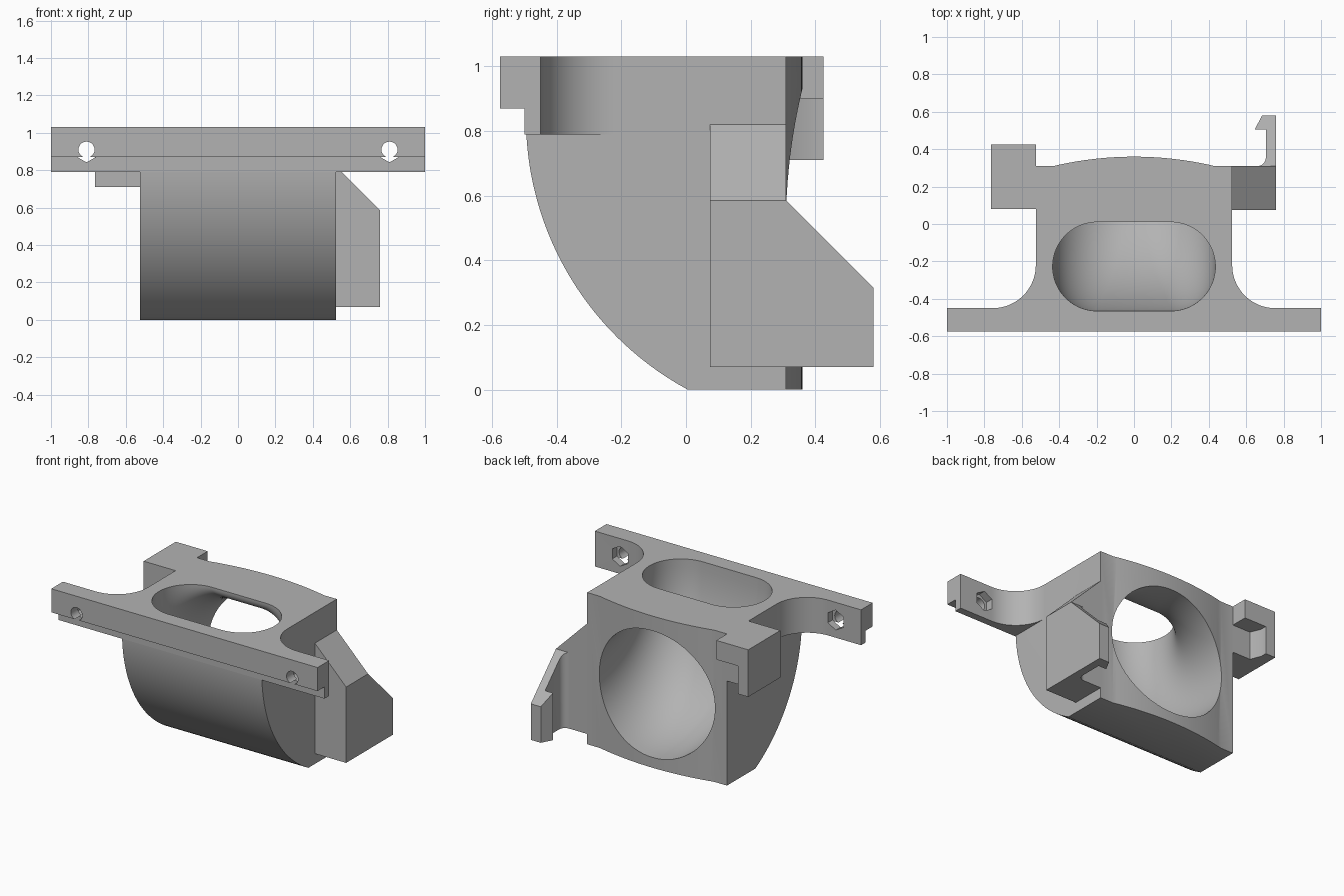
import bpy, bmesh
from math import sin, cos, pi, radians, sqrt
from mathutils import Vector

if "Cube" in bpy.data.objects:
    bpy.data.objects.remove(bpy.data.objects["Cube"])

grey = bpy.data.materials.new("grey plastic")
grey.use_nodes = True
colour = (0.45, 0.45, 0.45, 1)
grey.diffuse_color = colour
grey.node_tree.nodes["Principled BSDF"].inputs["Base Color"].default_value = colour

TOP = 1.03
HALF = 0.525


def finish(bm, name):
    bmesh.ops.recalc_face_normals(bm, faces=bm.faces)
    mesh = bpy.data.meshes.new(name)
    bm.to_mesh(mesh)
    bm.free()
    mesh.materials.append(grey)
    obj = bpy.data.objects.new(name, mesh)
    bpy.context.collection.objects.link(obj)
    return obj


def prism(name, outline, axis, low, high, cut=None):
    """Extrude a 2D outline along an axis; cut = (point, normal) trims it."""
    place = {"x": lambda u, v, w: (w, u, v),
             "y": lambda u, v, w: (u, w, v),
             "z": lambda u, v, w: (u, v, w)}[axis]
    bm = bmesh.new()
    ends = [[bm.verts.new(place(u, v, w)) for u, v in outline] for w in (low, high)]
    bm.faces.new(ends[0])
    bm.faces.new(ends[1])
    n = len(outline)
    for i in range(n):
        j = (i + 1) % n
        bm.faces.new((ends[0][i], ends[0][j], ends[1][j], ends[1][i]))
    if cut:
        geom = bm.verts[:] + bm.edges[:] + bm.faces[:]
        res = bmesh.ops.bisect_plane(bm, geom=geom, plane_co=cut[0], plane_no=cut[1],
                                     clear_outer=True)
        rim = [e for e in res["geom_cut"] if isinstance(e, bmesh.types.BMEdge)]
        bmesh.ops.contextual_create(bm, geom=rim)
    return finish(bm, name)


def rect(u0, v0, u1, v1):
    return [(u0, v0), (u1, v0), (u1, v1), (u0, v1)]


def arc(cu, cv, r, a0, a1, steps=20):
    angles = [radians(a0 + (a1 - a0) * i / steps) for i in range(steps + 1)]
    return [(cu + r * cos(a), cv + r * sin(a)) for a in angles]


def combine(target, tool, operation):
    mod = target.modifiers.new(operation, "BOOLEAN")
    mod.operation = operation
    mod.solver = "EXACT"
    mod.object = tool
    bpy.context.view_layer.objects.active = target
    bpy.ops.object.modifier_apply(modifier=mod.name)
    bpy.data.objects.remove(tool)


# Duct body: curved belly in side profile, bowed back in plan
def belly(z):
    return 0.46 - sqrt(0.955 ** 2 - (0.84 - z) ** 2)


heights = [0.79 * i / 40 for i in range(41)]
side = [(belly(z), z) for z in heights] + [(belly(0.79), TOP), (0.5, TOP), (0.5, 0)]
body = prism("duct_body", side, "x", -HALF, HALF)
bow = [(0.43 - 0.86 * i / 32, 0.31 + 0.05 * (1 - (i / 16 - 1) ** 2)) for i in range(33)]
plan = [(-0.7, -0.8), (0.7, -0.8), (0.7, 0.31)] + bow + [(-0.7, 0.31)]
combine(body, prism("plan", plan, "z", -0.2, 1.3), "INTERSECT")

# Mounting flange with filleted corners and a stepped lower front edge
half = [(1, -0.575), (1, -0.45)] + arc(0.755, -0.22, 0.23, 270, 180)
outline = half + [(-x, y) for x, y in reversed(half)]
flange = prism("flange", outline, "z", 0.79, TOP)
combine(flange, prism("step", rect(-0.8, 0.7, -0.5, 0.87), "x", -1.2, 1.2), "DIFFERENCE")
combine(body, flange, "UNION")


# Air passage: stadium at the top bending into a circle at the back
def bezier(p, t):
    s = 1 - t
    a, b, c, d = (Vector(q) for q in p)
    return a * s ** 3 + b * 3 * s * s * t + c * 3 * s * t * t + d * t ** 3


outer = [(-0.465, TOP), (-0.46, 0.55), (-0.2, 0.07), (0.36, 0.07)]
inner = [(0.01, TOP), (0.01, 0.95), (0.1, 0.93), (0.36, 0.93)]
pairs = [(bezier(outer, i / 24), bezier(inner, i / 24)) for i in range(25)]
lift, push = Vector((0, 0.1)), Vector((0.1, 0))
pairs = [tuple(p + lift for p in pairs[0])] + pairs + [tuple(p + push for p in pairs[-1])]
bm = bmesh.new()
rings = []
for o, i in pairs:
    mid, reach = (o + i) / 2, (i - o) / 2
    r = min(reach.length, 0.435)
    ring = []
    for k in range(64):
        a = 2 * pi * (k + 0.5) / 64
        x = r * cos(a) + (0.435 - r) * (1 if cos(a) > 0 else -1)
        p = mid + reach * sin(a)
        ring.append(bm.verts.new((x, p.x, p.y)))
    rings.append(ring)
for a, b in zip(rings, rings[1:]):
    for k in range(64):
        j = (k + 1) % 64
        bm.faces.new((a[k], a[j], b[j], b[k]))
bm.faces.new(rings[0])
bm.faces.new(rings[-1])
combine(body, finish(bm, "passage"), "DIFFERENCE")

# Screw holes with hexagonal nut pockets behind
for sx in (-0.81, 0.81):
    hole = arc(sx, 0.91, 0.043, 0, 345, 23)
    combine(body, prism("hole", hole, "y", -0.8, -0.2), "DIFFERENCE")
    nut = arc(sx, 0.91, 0.068, 30, 330, 5)
    combine(body, prism("nut", nut, "y", -0.5, -0.3), "DIFFERENCE")

# Latch on the left: chamfered block, sloping arm and hook
block = prism("latch_block", rect(HALF, 0.075, 0.76, 0.31), "z", 0.07, 0.9,
              ((0.76, 0, 0.585), (1, 0, 1)))
arm_plan = [(0.76, 0.31), (0.76, 0.58), (0.685, 0.58), (0.645, 0.505), (0.705, 0.505)]
arm_plan += arc(0.66, 0.355, 0.045, 0, -90, 8)
arm = prism("latch_arm", arm_plan, "z", 0.07, 0.7, ((0, 0.31, 0.585), (0, 1, 1)))

# Catch on the right: block with an undercut that receives a hook
catch = prism("catch_block", rect(-0.765, 0.08, -HALF, 0.425), "z", 0.71, TOP)
notch = [(-0.4, 0.31), (-0.66, 0.31), (-0.69, 0.38), (-0.69, 0.6), (-0.4, 0.6)]
combine(catch, prism("notch", notch, "z", 0.6, 0.9), "DIFFERENCE")

# Smooth shading on curves, sharp edges kept
bpy.ops.object.select_all(action="DESELECT")
for obj in (body, block, arm, catch):
    obj.select_set(True)
bpy.context.view_layer.objects.active = body
bpy.ops.object.shade_smooth_by_angle(angle=radians(30))
